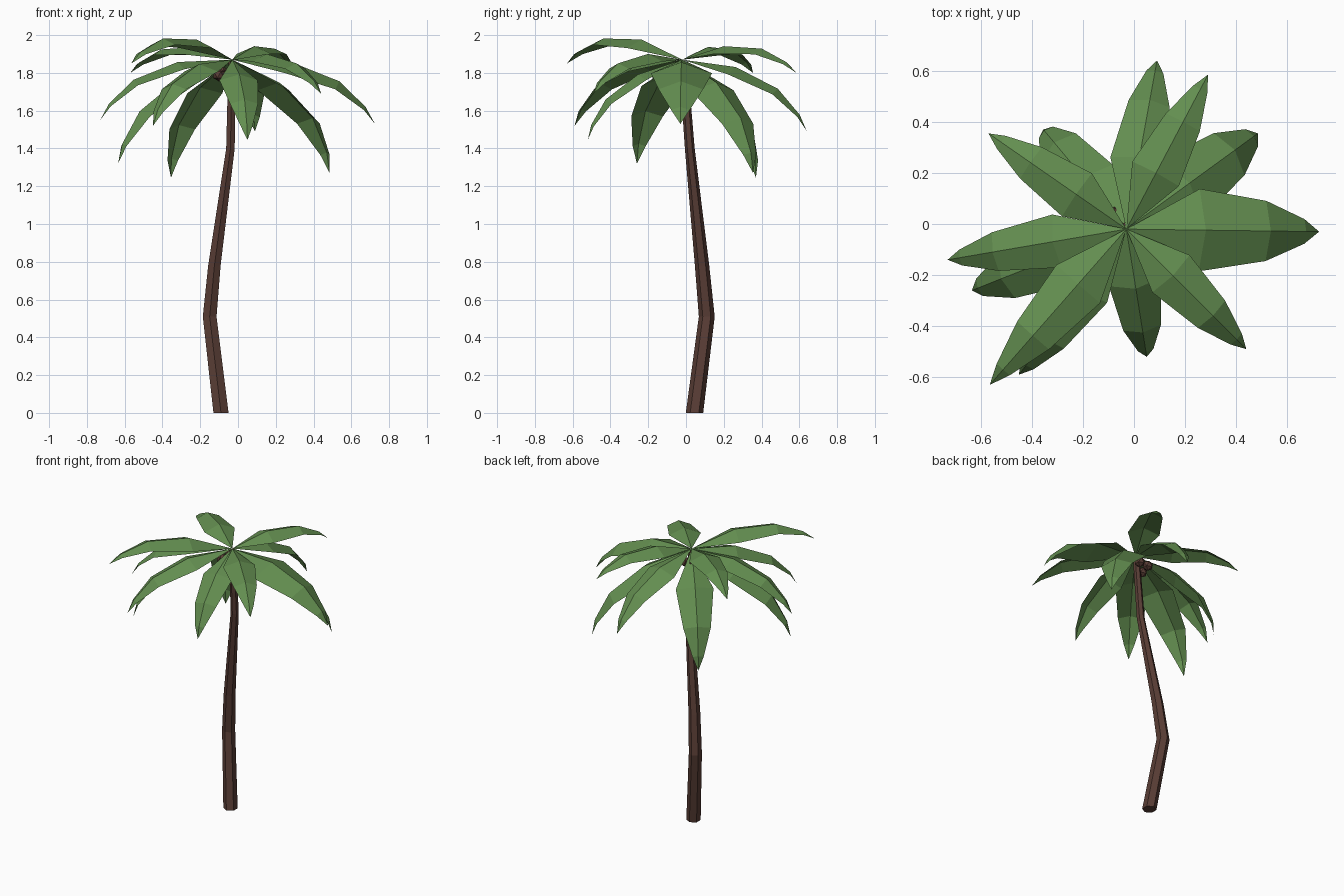
import bpy
import bmesh
import math
from mathutils import Vector

old = bpy.data.objects.get("Cube")
if old:
    bpy.data.objects.remove(old, do_unlink=True)


def material(name, rgb):
    mat = bpy.data.materials.new(name)
    mat.use_nodes = True
    mat.diffuse_color = (*rgb, 1)
    mat.node_tree.nodes["Principled BSDF"].inputs["Base Color"].default_value = (*rgb, 1)
    return mat


GREEN = material("leaf green", (0.125, 0.27, 0.08))
BROWN = material("bark brown", (0.1, 0.047, 0.036))


def add_object(name, bm, mat):
    mesh = bpy.data.meshes.new(name)
    bm.to_mesh(mesh)
    bm.free()
    mesh.materials.append(mat)
    obj = bpy.data.objects.new(name, mesh)
    bpy.context.collection.objects.link(obj)
    return obj


# Bent six-sided trunk: centre x, y, z and radius of each ring
SIDES = 6
rings_data = [(-0.09, 0.045, 0, 0.046), (-0.15, 0.11, 0.51, 0.042),
              (-0.125, 0.085, 0.78, 0.038), (-0.04, 0.02, 1.4, 0.026),
              (-0.032, -0.015, 1.86, 0.022)]
bm = bmesh.new()
rings = []
for x, y, z, r in rings_data:
    angles = [math.tau * (i + 0.5) / SIDES for i in range(SIDES)]
    rings.append([bm.verts.new((x + r * math.cos(a), y + r * math.sin(a), z)) for a in angles])
for low, high in zip(rings, rings[1:]):
    for i in range(SIDES):
        j = (i + 1) % SIDES
        bm.faces.new((low[i], low[j], high[j], high[i]))
bm.faces.new(rings[0][::-1])
bm.faces.new(rings[-1])
add_object("trunk", bm, BROWN)

# Coconuts under the crown
for n, pos in enumerate([(-0.1, -0.04, 1.79), (-0.085, 0.035, 1.8), (-0.015, 0.04, 1.8)]):
    bm = bmesh.new()
    bmesh.ops.create_icosphere(bm, subdivisions=1, radius=0.036)
    bmesh.ops.translate(bm, verts=bm.verts, vec=pos)
    add_object(f"coconut_{n + 1}", bm, BROWN)

# Arched, folded leaf: distance along, ridge height, share of full width
CROWN = Vector((-0.03, -0.02, 1.87))
STATIONS = [(0.35, 0.14, 1.0), (0.68, 0.155, 0.73), (0.9, 0.075, 0.3)]
FOLD = 0.2


def add_leaf(name, tip, width):
    along = Vector(tip) - CROWN
    size = along.length
    side = along.cross(Vector((0, 0, 1))).normalized()
    up = side.cross(along).normalized()
    bm = bmesh.new()
    base = bm.verts.new(CROWN)
    end = bm.verts.new(tip)
    rows = []
    for u, v, share in STATIONS:
        ridge = CROWN + along * u + up * v * size
        half = width * share * size / 2
        rows.append([bm.verts.new(ridge + side * half * s - up * half * 2 * FOLD * abs(s))
                     for s in (1, 0, -1)])
    for k in (0, 1):
        bm.faces.new((base, rows[0][k], rows[0][k + 1]))
        for a, b in zip(rows, rows[1:]):
            bm.faces.new((a[k], b[k], b[k + 1], a[k + 1]))
        bm.faces.new((rows[-1][k], end, rows[-1][k + 1]))
    add_object(name, bm, GREEN)


# Tip position and relative width of each leaf
leaves = [((0.09, 0.64, 1.49), 0.29), ((0.29, 0.585, 1.8), 0.3),
          ((0.485, 0.355, 1.27), 0.32), ((0.725, -0.03, 1.53), 0.39),
          ((0.44, -0.49, 1.69), 0.3), ((0.05, -0.52, 1.445), 0.31),
          ((-0.565, -0.63, 1.85), 0.28), ((-0.45, -0.59, 1.52), 0.28),
          ((-0.635, -0.26, 1.32), 0.29), ((-0.73, -0.14, 1.55), 0.27),
          ((-0.57, 0.355, 1.8), 0.31), ((-0.355, 0.37, 1.245), 0.3)]
for n, (tip, width) in enumerate(leaves):
    add_leaf(f"leaf_{n + 1}", tip, width)
